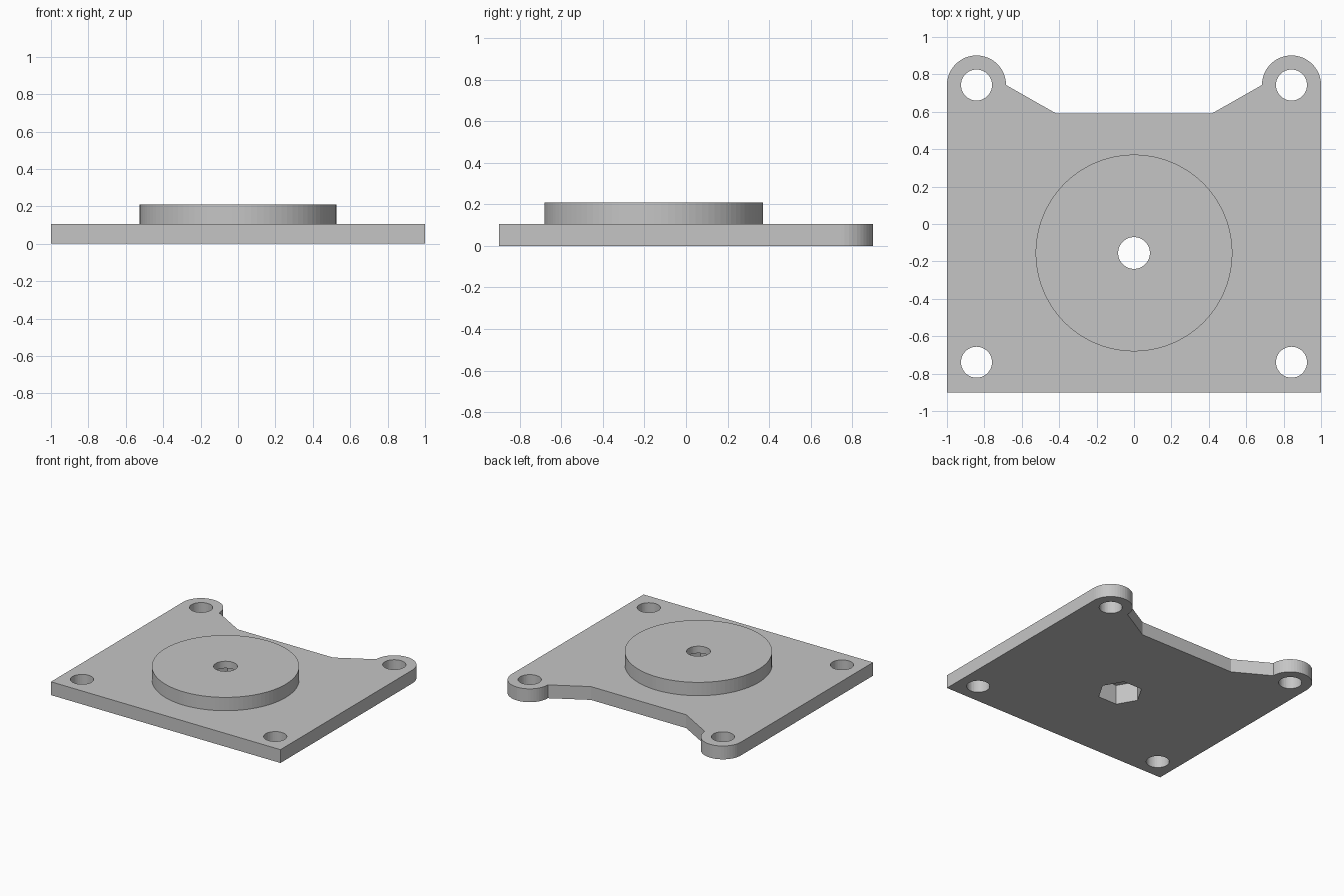
import bpy
import bmesh
from math import cos, sin, pi

default = bpy.data.objects.get("Cube")
if default:
    bpy.data.objects.remove(default, do_unlink=True)

PLATE_H, BOSS_TOP = 0.105, 0.21
HOLE_X, BACK_Y, FRONT_Y = 0.842, 0.743, -0.739
EAR_R, HOLE_R = 0.158, 0.083
BOSS_Y = -0.155

grey = bpy.data.materials.new("light grey")
grey.use_nodes = True
grey.diffuse_color = (0.56, 0.56, 0.56, 1)
grey.node_tree.nodes["Principled BSDF"].inputs["Base Color"].default_value = grey.diffuse_color


def arc(cx, cy, r, start, end, steps):
    angles = [start + (end - start) * i / steps for i in range(steps + 1)]
    return [(cx + r * cos(a), cy + r * sin(a)) for a in angles]


def prism(name, outline, z0, z1):
    """Extrude a counter-clockwise outline from z0 to z1."""
    bm = bmesh.new()
    face = bm.faces.new([bm.verts.new((x, y, z0)) for x, y in outline])
    top = bmesh.ops.extrude_face_region(bm, geom=[face])["geom"]
    moved = [v for v in top if isinstance(v, bmesh.types.BMVert)]
    bmesh.ops.translate(bm, verts=moved, vec=(0, 0, z1 - z0))
    bmesh.ops.recalc_face_normals(bm, faces=bm.faces)
    mesh = bpy.data.meshes.new(name)
    bm.to_mesh(mesh)
    bm.free()
    mesh.materials.append(grey)
    obj = bpy.data.objects.new(name, mesh)
    bpy.context.collection.objects.link(obj)
    return obj


def disc(name, x, y, r, z0, z1, sides):
    return prism(name, arc(x, y, r, 0, 2 * pi, sides)[:-1], z0, z1)


def combine(target, tool, operation):
    """Apply a boolean and remove the tool object."""
    tool.hide_render = True
    mod = target.modifiers.new(tool.name, "BOOLEAN")
    mod.operation, mod.object, mod.solver = operation, tool, "EXACT"
    bpy.context.view_layer.objects.active = target
    bpy.ops.object.modifier_apply(modifier=mod.name)
    bpy.data.objects.remove(tool, do_unlink=True)


# Plate with two rounded ears and a recessed back edge
right_half = [(1, -0.9)] + arc(HOLE_X, BACK_Y, EAR_R, 0, pi, 24) + [(0.415, 0.59)]
left_half = [(-x, y) for x, y in reversed(right_half)]
plate = prism("mounting_plate", right_half + left_half, 0, PLATE_H)

# Round boss, sunk into the plate for a clean union
combine(plate, disc("boss", 0, BOSS_Y, 0.526, PLATE_H / 2, BOSS_TOP, 96), "UNION")

# Corner screw holes
for x in (-HOLE_X, HOLE_X):
    for y in (FRONT_Y, BACK_Y):
        combine(plate, disc("screw_hole", x, y, HOLE_R, -0.1, 0.3, 40), "DIFFERENCE")

# Central bolt hole and the hexagonal nut pocket underneath
combine(plate, disc("bolt_hole", 0, BOSS_Y, 0.085, -0.1, 0.3, 40), "DIFFERENCE")
combine(plate, disc("nut_pocket", 0, BOSS_Y, 0.163, -0.1, 0.155, 6), "DIFFERENCE")

plate.select_set(True)
bpy.context.view_layer.objects.active = plate
bpy.ops.object.shade_flat()
